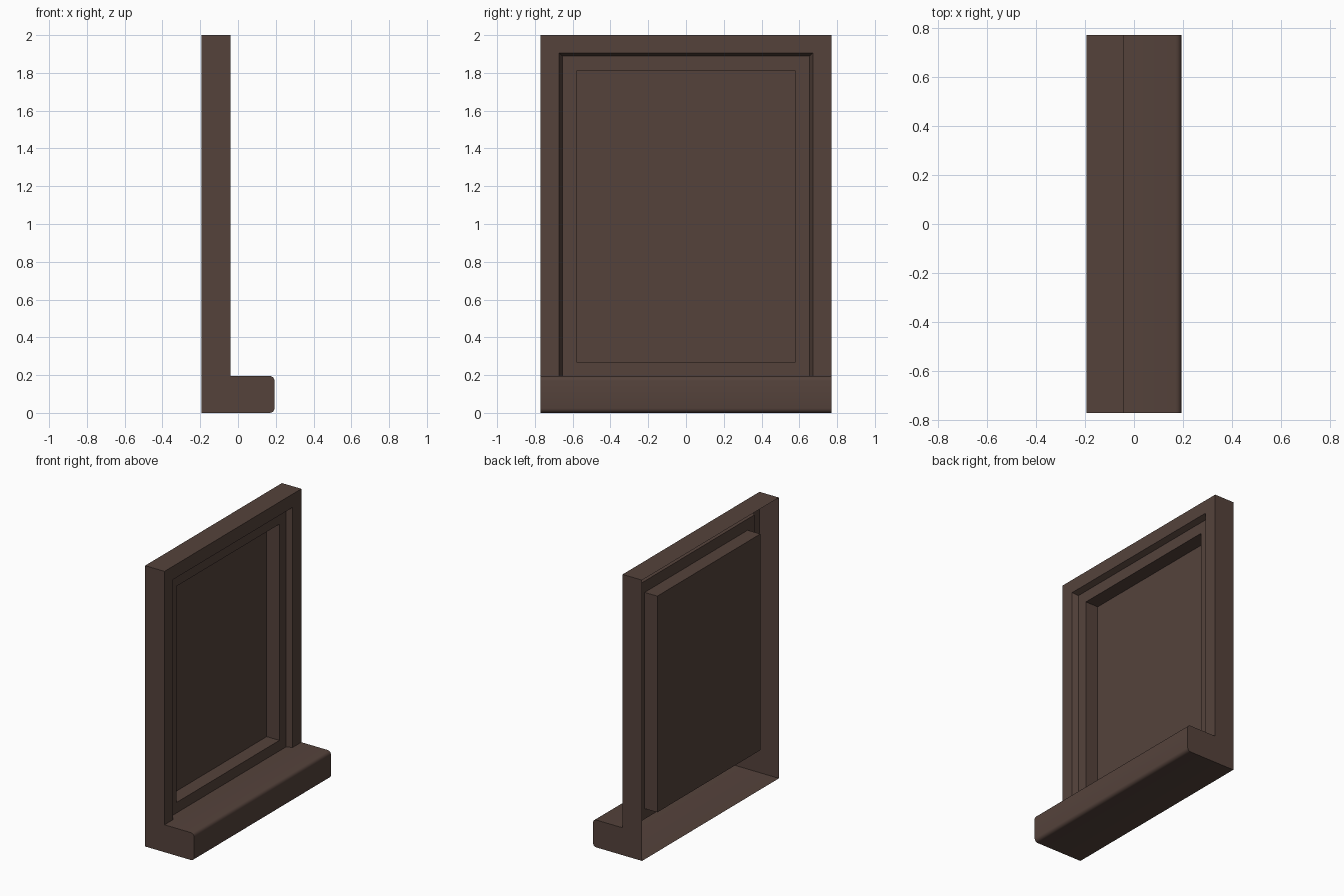
import bpy, bmesh
from math import sin, cos, pi

if "Cube" in bpy.data.objects:
    bpy.data.objects.remove(bpy.data.objects["Cube"])

HALF, BACK, FRONT, NOSE = 0.77, -0.193, -0.04, 0.193
SILL = 0.195

# Dark brown paint
paint = bpy.data.materials.new("dark_brown")
colour = (0.09, 0.055, 0.044, 1)
paint.diffuse_color = colour
paint.use_nodes = True
paint.node_tree.nodes["Principled BSDF"].inputs["Base Color"].default_value = colour
paint.node_tree.nodes["Principled BSDF"].inputs["Roughness"].default_value = 0.8


def finish(bm, name):
    mesh = bpy.data.meshes.new(name)
    bm.to_mesh(mesh)
    bm.free()
    mesh.materials.append(paint)
    obj = bpy.data.objects.new(name, mesh)
    bpy.context.collection.objects.link(obj)
    return obj


# Frame: rectangular rings lofted from the open back, over the front, into the recess
# Each ring is depth, half width, bottom, top
rings = [
    (BACK, HALF, SILL, 2),
    (FRONT, HALF, SILL, 2),
    (FRONT, 0.672, SILL, 1.905),
    (-0.08, 0.655, SILL, 1.89),
    (-0.08, 0.58, 0.27, 1.81),
    (-0.18, 0.58, 0.27, 1.81),
]
bm = bmesh.new()
loops = [[bm.verts.new(p) for p in ((x, -w, b), (x, w, b), (x, w, t), (x, -w, t))]
         for x, w, b, t in rings]
for n, (a, b) in enumerate(zip(loops, loops[1:])):
    for i in range(4):
        # The sill closes the bottom of the outer casing
        if i == 0 and n < 2:
            continue
        j = (i + 1) % 4
        bm.faces.new((a[i], a[j], b[j], b[i]))
bm.faces.new(loops[-1])  # recessed panel
finish(bm, "window_frame")

# Sill: rounded profile swept across the width, open at the back
r = 0.024
profile = [(BACK, 0)]
for centre_z, start in ((r, -pi / 2), (SILL - r, 0)):
    for k in range(5):
        a = start + k * pi / 8
        profile.append((NOSE - r + r * cos(a), centre_z + r * sin(a)))
profile += [(FRONT, SILL), (BACK, SILL)]

bm = bmesh.new()
right, left = ([bm.verts.new((x, y, z)) for x, z in profile] for y in (-HALF, HALF))
for i in range(len(profile) - 2):
    bm.faces.new((right[i], left[i], left[i + 1], right[i + 1]))
bm.faces.new(right)
bm.faces.new(left[::-1])
sill = finish(bm, "window_sill")

bpy.ops.object.select_all(action="DESELECT")
sill.select_set(True)
bpy.context.view_layer.objects.active = sill
bpy.ops.object.shade_smooth_by_angle(angle=pi / 5)
